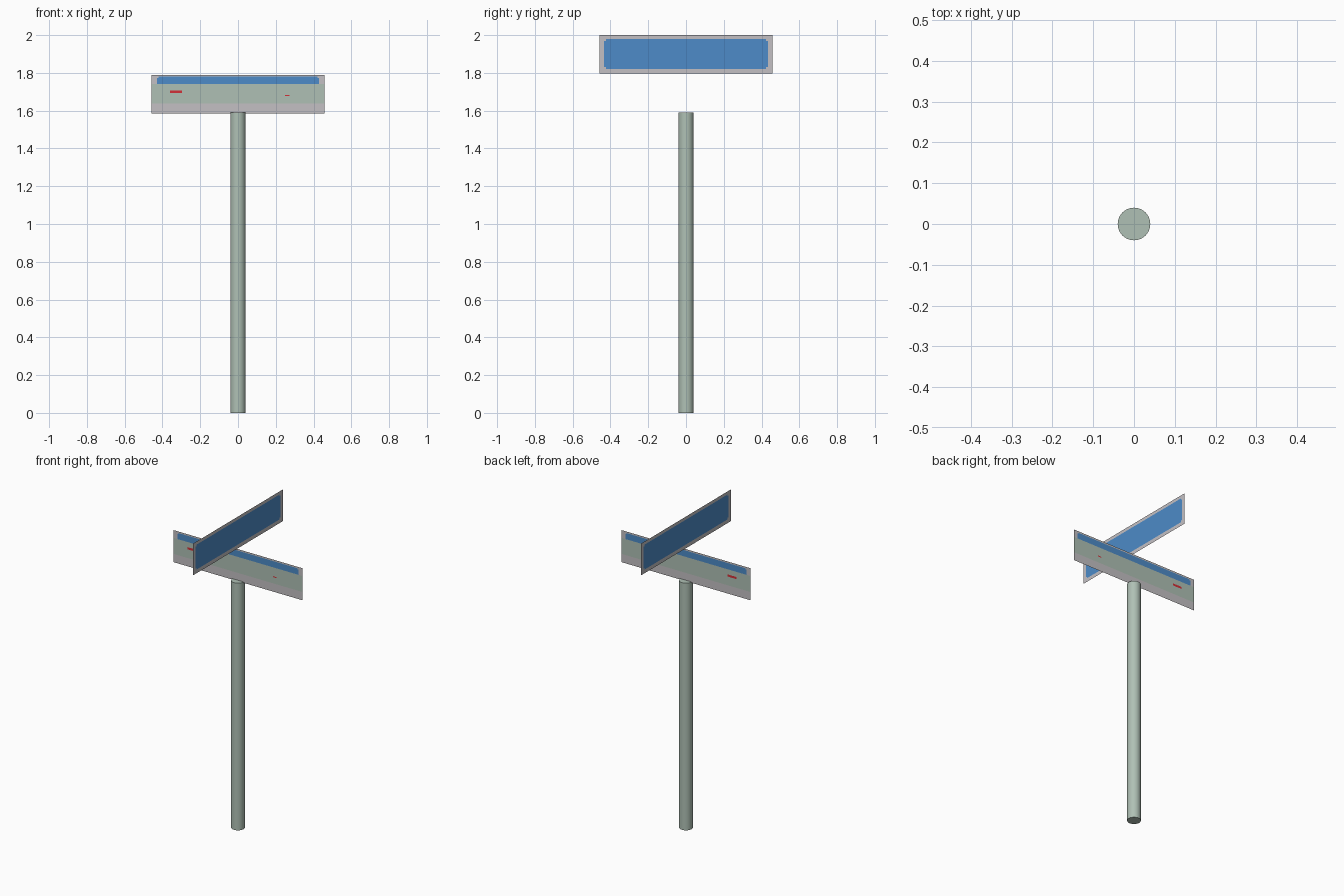
import bpy, bmesh, math

if "Cube" in bpy.data.objects:
    bpy.data.objects.remove(bpy.data.objects["Cube"])


def material(name, rgb):
    m = bpy.data.materials.new(name)
    m.diffuse_color = (*rgb, 1)
    m.use_nodes = True
    m.node_tree.nodes["Principled BSDF"].inputs["Base Color"].default_value = m.diffuse_color
    return m


GREEN = material("pale green metal", (0.43, 0.53, 0.46))
GREY = material("light grey border", (0.55, 0.53, 0.55))
BLUE = material("sign blue", (0.075, 0.26, 0.58))
RED = material("red mark", (0.65, 0.03, 0.04))
PALETTE = [GREY, BLUE, GREEN, RED]


def sheet(name, us, zs, rule, along_y=False):
    """Thin single-sided sign panel cut into cells, coloured by rule(u, z)."""
    bm = bmesh.new()
    grid = [[bm.verts.new((0, u, z) if along_y else (u, 0, z)) for u in us] for z in zs]
    for j in range(len(zs) - 1):
        for i in range(len(us) - 1):
            f = bm.faces.new((grid[j][i], grid[j][i + 1], grid[j + 1][i + 1], grid[j + 1][i]))
            c = f.calc_center_median()
            f.material_index = rule(c.y if along_y else c.x, c.z)
    me = bpy.data.meshes.new(name)
    bm.to_mesh(me)
    bm.free()
    for m in PALETTE:
        me.materials.append(m)
    ob = bpy.data.objects.new(name, me)
    bpy.context.collection.objects.link(ob)
    return ob


# Pole
bpy.ops.mesh.primitive_cylinder_add(vertices=32, radius=0.04, depth=1.59, location=(0, 0, 0.795))
pole = bpy.context.object
pole.name = "pole"
pole.data.materials.append(GREEN)
bpy.ops.object.shade_smooth_by_angle(angle=math.radians(40))


# Upper sign, facing sideways: blue field with notched corners in a grey border
def upper_rule(u, z):
    inside = abs(u) < 0.434 and 1.82 < z < 1.98
    corner = abs(u) > 0.424 and not 1.83 < z < 1.97
    return 1 if inside and not corner else 0


sheet("upper_sign", [-0.458, -0.434, -0.424, 0.424, 0.434, 0.458],
      [1.796, 1.82, 1.83, 1.97, 1.98, 2.0], upper_rule, along_y=True)


# Lower sign, facing front: blue strip, green band with two small red marks, grey border
def lower_rule(u, z):
    if 1.74 < z < 1.78:
        inside = abs(u) < (0.43 if z < 1.774 else 0.422)
        return 1 if inside else 0
    if 1.637 < z < 1.74:
        big = -0.36 < u < -0.297 and 1.693 < z < 1.707
        small = 0.249 < u < 0.273 and 1.677 < z < 1.683
        return 3 if big or small else 2
    return 0


sheet("lower_sign", [-0.458, -0.43, -0.422, -0.36, -0.297, 0.249, 0.273, 0.422, 0.43, 0.458],
      [1.584, 1.637, 1.677, 1.683, 1.693, 1.707, 1.74, 1.774, 1.78, 1.79], lower_rule)
